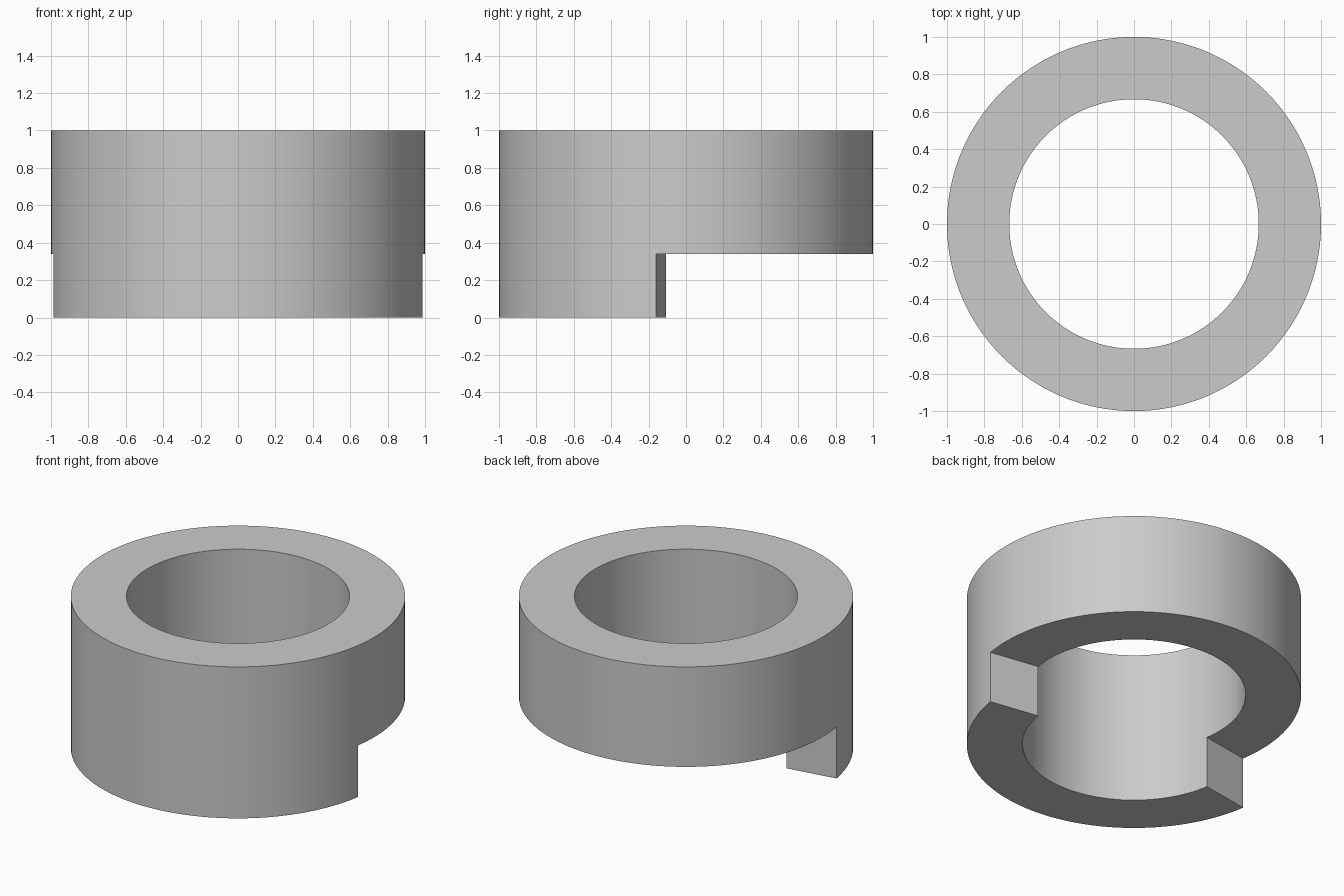
import bpy, bmesh, math

if "Cube" in bpy.data.objects:
    bpy.data.objects.remove(bpy.data.objects["Cube"])

R_OUT, R_IN = 1.0, 0.667
TOP, STEP = 1.0, 0.34
GAP = math.radians(9.2)          # skirt ends this far below the x axis
N_SKIRT, N_OPEN = 72, 88

# Angles: skirt half (front) first, then the open half (back)
start, end = math.pi + GAP, 2 * math.pi - GAP
angles = [start + (end - start) * i / N_SKIRT for i in range(N_SKIRT)]
angles += [end + (start + 2 * math.pi - end) * i / N_OPEN for i in range(N_OPEN)]
n = len(angles)

bm = bmesh.new()


def loop(radius, z, count):
    return [bm.verts.new((radius * math.cos(a), radius * math.sin(a), z))
            for a in angles[:count]]


def bridge(a, b, segments):
    for i in segments:
        j = (i + 1) % len(a)
        bm.faces.new((a[i], a[j], b[j], b[i]))


# Full upper ring
out_top, in_top = loop(R_OUT, TOP, n), loop(R_IN, TOP, n)
out_mid, in_mid = loop(R_OUT, STEP, n), loop(R_IN, STEP, n)
bridge(out_top, in_top, range(n))
bridge(out_mid, out_top, range(n))
bridge(in_top, in_mid, range(n))
bridge(in_mid, out_mid, range(N_SKIRT, n))

# Partial lower skirt with radial end walls
out_low, in_low = loop(R_OUT, 0, N_SKIRT + 1), loop(R_IN, 0, N_SKIRT + 1)
bridge(in_low, out_low, range(N_SKIRT))
for i in range(N_SKIRT):
    bm.faces.new((out_low[i], out_low[i + 1], out_mid[i + 1], out_mid[i]))
    bm.faces.new((in_mid[i], in_mid[i + 1], in_low[i + 1], in_low[i]))
for i in (0, N_SKIRT):
    bm.faces.new((out_low[i], out_mid[i], in_mid[i], in_low[i]))

bmesh.ops.recalc_face_normals(bm, faces=bm.faces)
mesh = bpy.data.meshes.new("stepped_ring")
bm.to_mesh(mesh)
bm.free()

ring = bpy.data.objects.new("stepped_ring", mesh)
bpy.context.collection.objects.link(ring)
bpy.context.view_layer.objects.active = ring
ring.select_set(True)
bpy.ops.object.shade_smooth_by_angle(angle=math.radians(30))
